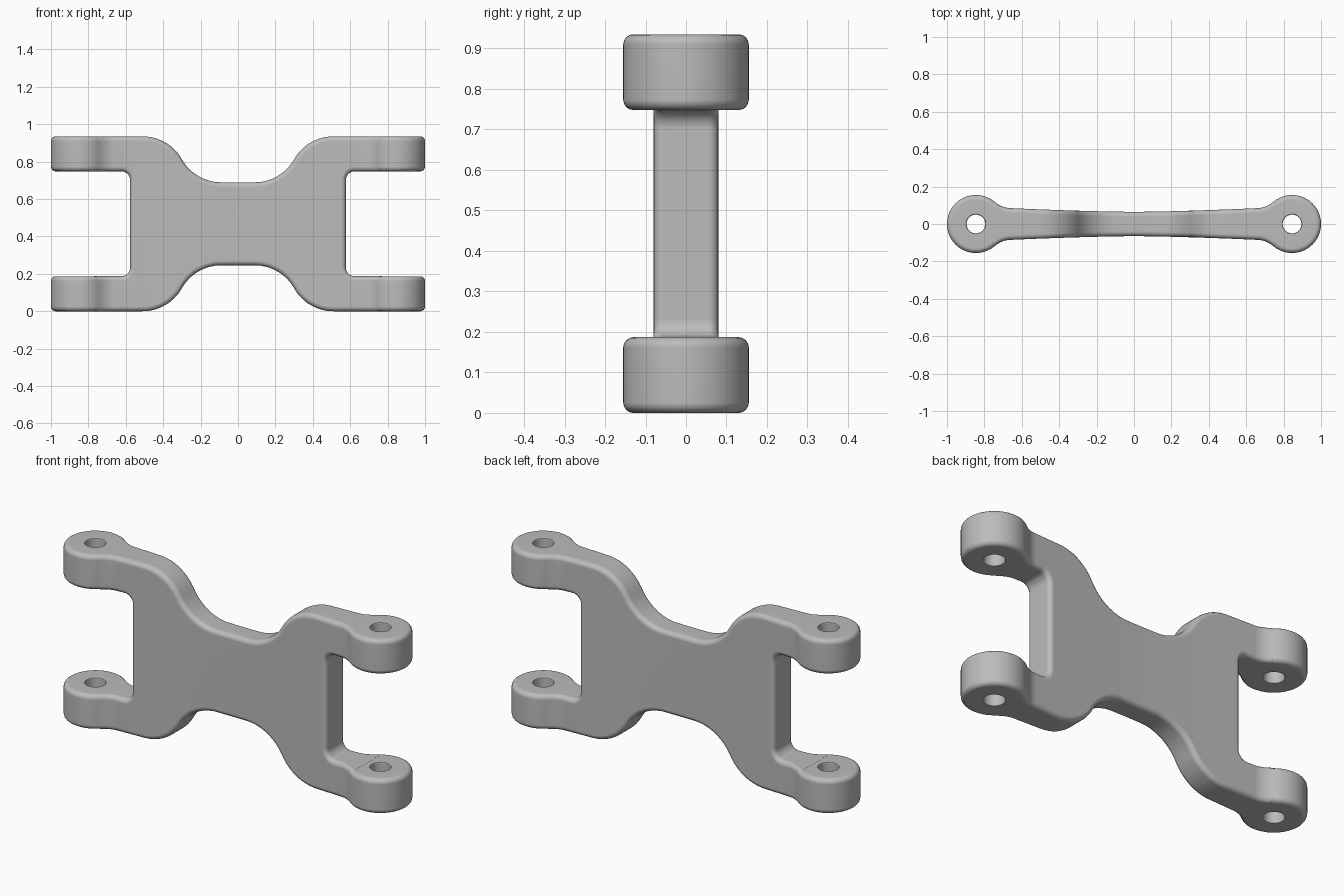
import bpy, bmesh
from math import sin, cos, pi, radians, atan
from mathutils import Vector

if "Cube" in bpy.data.objects:
    bpy.data.objects.remove(bpy.data.objects["Cube"])

MID, HALF = 0.4675, 0.4675        # centre height and half height
SLOT, SLOT_X = 0.28, 0.577        # half height and inner edge of the end slots
LUG_X, LUG_R, HOLE_R = 0.845, 0.155, 0.05
ARM_END, NECK = 0.77, 0.665
ROUND, BASE = 0.025, 0.1          # edge rounding and starting half thickness

grey = bpy.data.materials.new("cast_grey")
grey.use_nodes = True
colour = (0.5, 0.5, 0.5, 1)
grey.diffuse_color = colour
grey.node_tree.nodes["Principled BSDF"].inputs["Base Color"].default_value = colour


def arc(cx, cz, r, start, end, n):
    angles = [radians(start + (end - start) * i / n) for i in range(n + 1)]
    return [(cx + r * cos(a), cz + r * sin(a)) for a in angles]


def make_object(name, bm):
    bmesh.ops.recalc_face_normals(bm, faces=bm.faces)
    mesh = bpy.data.meshes.new(name)
    bm.to_mesh(mesh)
    bm.free()
    mesh.materials.append(grey)
    obj = bpy.data.objects.new(name, mesh)
    bpy.context.collection.objects.link(obj)
    return obj


def half_thickness(x):
    """Thin waist, gentle flare, then a fillet running into the lugs."""
    x = abs(x)
    if x <= NECK:
        return 0.065 + 0.02 * (x / NECK) ** 1.5
    t = min(x, 0.745) - NECK
    return 0.085 + 0.045 * t + 4.6 * t * t


def web_outline():
    # One quarter: waist, S-curve, arm, slot fillet
    x0, x1, z0 = 0.09, 0.51, 0.222
    dx, dz = x1 - x0, HALF - z0
    theta = 2 * atan(dz / dx)
    r = dx / (2 * sin(theta))
    deg = theta * 180 / pi
    q = arc(x0, z0 + r, r, -90, -90 + deg, 14)
    q += arc(x1, HALF - r, r, 90 + deg, 90, 14)[1:]
    q += [(ARM_END, HALF), (ARM_END, SLOT)]
    f = 0.045
    q += arc(SLOT_X + f, SLOT - f, f, 90, 180, 6)
    right = q + [(x, -z) for x, z in reversed(q)]
    return right + [(-x, z) for x, z in reversed(right)]


def make_web():
    bm = bmesh.new()
    face = bm.faces.new([bm.verts.new((x, -BASE, z + MID)) for x, z in web_outline()])
    out = bmesh.ops.extrude_face_region(bm, geom=[face])
    moved = [v for v in out["geom"] if isinstance(v, bmesh.types.BMVert)]
    bmesh.ops.translate(bm, verts=moved, vec=(0, 2 * BASE, 0))
    bmesh.ops.recalc_face_normals(bm, faces=bm.faces)
    # Round the rims of both broad faces
    rims = [e for e in bm.edges if abs(e.verts[0].co.y - e.verts[1].co.y) < 1e-5]
    bmesh.ops.bevel(bm, geom=rims, offset=ROUND, segments=4, profile=0.5,
                    affect='EDGES', clamp_overlap=False)
    # Slice across the length, then shape the thickness
    cuts = [i * 0.06 for i in range(-11, 12)]
    cuts += [s * (NECK + i * 0.01) for s in (-1, 1) for i in range(9)]
    for x in cuts:
        geom = list(bm.verts) + list(bm.edges) + list(bm.faces)
        bmesh.ops.bisect_plane(bm, geom=geom, dist=1e-5, plane_co=(x, 0, 0),
                               plane_no=(1, 0, 0))
    for v in bm.verts:
        shift = half_thickness(v.co.x) - BASE
        v.co.y += shift if v.co.y > 0 else -shift
    return make_object("link_web", bm)


def make_lug(name, x, z):
    # Ring section spun round the pin axis
    h, c = 0.0935, 0.008
    half = [(HOLE_R, h - c), (HOLE_R + c * 0.3, h - c * 0.3), (HOLE_R + c, h)]
    half += list(reversed(arc(LUG_R - ROUND, h - ROUND, ROUND, 0, 90, 4)))
    section = half + [(r, -k) for r, k in reversed(half)]
    n = 64
    bm = bmesh.new()
    rings = [[bm.verts.new((x + r * cos(2 * pi * i / n), r * sin(2 * pi * i / n), z + k))
              for r, k in section] for i in range(n)]
    m = len(section)
    for i in range(n):
        a, b = rings[i], rings[(i + 1) % n]
        for j in range(m):
            bm.faces.new((a[j], b[j], b[(j + 1) % m], a[(j + 1) % m]))
    return make_object(name, bm)


parts = [make_web()]
for side, x in (("left", LUG_X), ("right", -LUG_X)):
    for level, z in (("lower", 0.0935), ("upper", 2 * MID - 0.0935)):
        parts.append(make_lug(f"{side}_{level}_lug", x, z))

for obj in parts:
    bpy.ops.object.select_all(action='DESELECT')
    obj.select_set(True)
    bpy.context.view_layer.objects.active = obj
    bpy.ops.object.shade_smooth_by_angle(angle=radians(35))
    normals = obj.modifiers.new("even_shading", 'WEIGHTED_NORMAL')
    normals.keep_sharp = True
